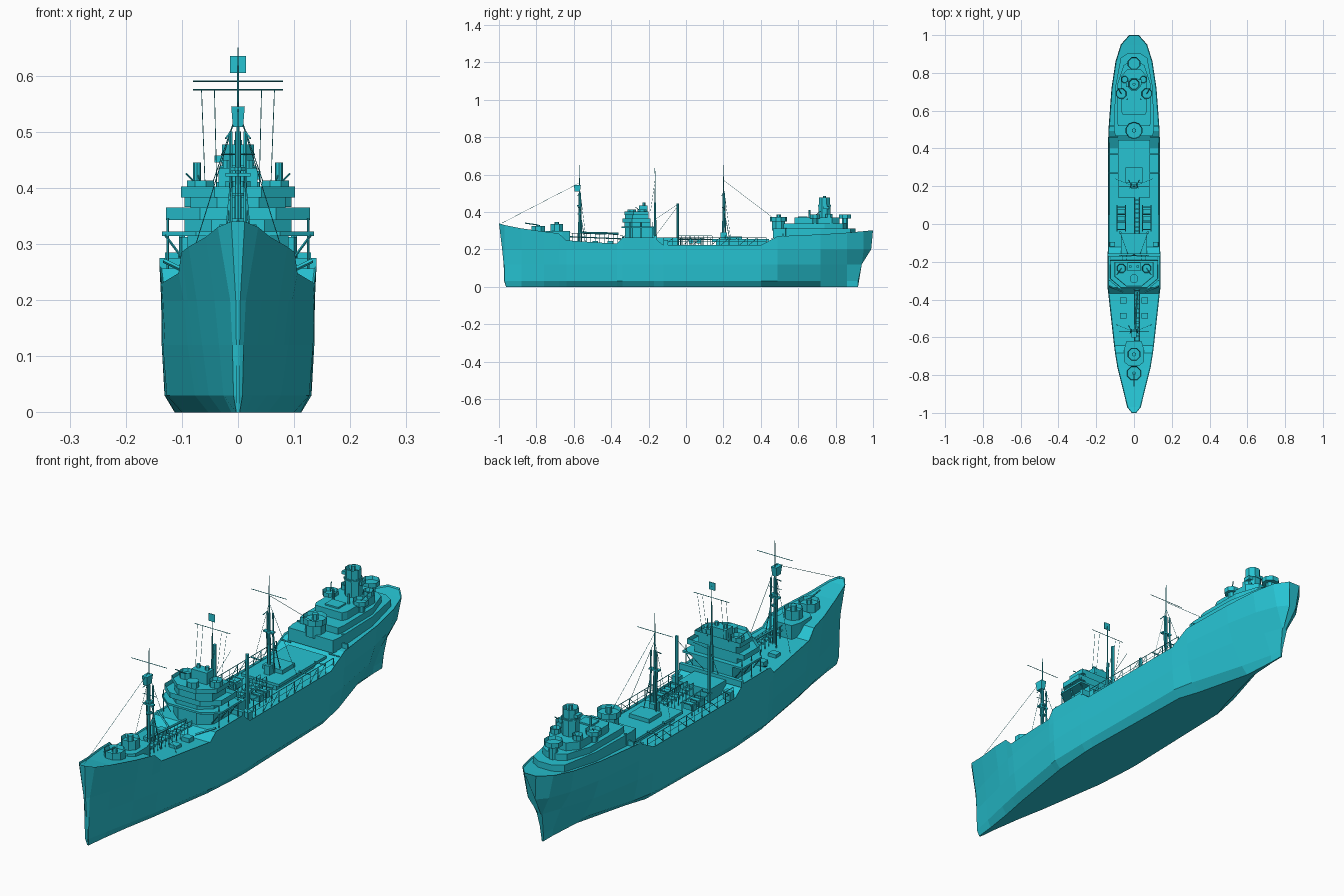
import bpy, bmesh, math
from mathutils import Vector, Matrix

mat = bpy.data.materials.new("cyan_paint")
mat.diffuse_color = (0.02, 0.55, 0.65, 1)


class Part:
    """Collects primitives into one named mesh; both=True mirrors across x."""
    def __init__(self, name, both=False):
        self.name, self.both, self.bm = name, both, bmesh.new()

    def prism(self, pts, z0, z1, top=1.0):
        n = len(pts)
        cy = sum(p[1] for p in pts) / n
        lo = [self.bm.verts.new((x, y, z0)) for x, y in pts]
        hi = [self.bm.verts.new((x * top, cy + (y - cy) * top, z1)) for x, y in pts]
        for i in range(n):
            j = (i + 1) % n
            self.bm.faces.new((lo[i], lo[j], hi[j], hi[i]))
        self.bm.faces.new(lo[::-1])
        return self.bm.faces.new(hi)

    def box(self, x0, x1, y0, y1, z0, z1):
        return self.prism([(x0, y0), (x1, y0), (x1, y1), (x0, y1)], z0, z1)

    def sym(self, half, z0, z1, top=1.0):
        """Prism from the +x half of an outline, listed front to back."""
        return self.prism(half + [(-x, y) for x, y in reversed(half)], z0, z1, top)

    def cyl(self, x, y, r, z0, z1, n=8):
        a = [math.tau * (i + .5) / n for i in range(n)]
        return self.prism([(x + r * math.cos(t), y + r * math.sin(t)) for t in a], z0, z1)

    def sink(self, face, wall=.004, depth=.012):
        """Hollows a top face into a walled tub."""
        self.bm.normal_update()
        bmesh.ops.inset_individual(self.bm, faces=[face], thickness=wall)
        bmesh.ops.translate(self.bm, verts=face.verts[:], vec=(0, 0, -depth))

    def tub(self, x, y, r, z0, z1, n=8):
        self.sink(self.cyl(x, y, r, z0, z1, n), .004, min(.014, (z1 - z0) * .8))

    def rod(self, a, b, r=.002, n=4, r2=None):
        a, b = Vector(a), Vector(b)
        d = b - a
        m = Matrix.Translation((a + b) / 2) @ d.to_track_quat('Z', 'Y').to_matrix().to_4x4()
        bmesh.ops.create_cone(self.bm, cap_ends=True, segments=n, radius1=r,
                              radius2=r if r2 is None else r2, depth=d.length, matrix=m)

    def done(self):
        bmesh.ops.recalc_face_normals(self.bm, faces=self.bm.faces[:])
        me = bpy.data.meshes.new(self.name)
        self.bm.to_mesh(me)
        self.bm.free()
        me.materials.append(mat)
        ob = bpy.data.objects.new(self.name, me)
        bpy.context.collection.objects.link(ob)
        if self.both:
            ob.modifiers.new("mirror", 'MIRROR')


# Hull stations: y, deck height, half widths at deck, .20, .12, .03 and 0
stations = [
    (-1, .34, .012, .004, .003, .003, .002), (-.97, .33, .036, .014, .010, .008, .003),
    (-.88, .312, .058, .042, .034, .026, .012), (-.76, .295, .088, .074, .064, .052, .03),
    (-.68, .285, .101, .090, .082, .068, .045), (-.64, .248, .106, .097, .090, .077, .053),
    (-.37, .23, .136, .134, .130, .122, .095), (-.34, .262, .14, .136, .134, .127, .10),
    (-.17, .262, .14, .137, .136, .130, .112), (-.12, .222, .138, .137, .136, .131, .113),
    (.40, .222, .137, .137, .135, .126, .10), (.49, .27, .136, .134, .128, .108, .07),
    (.72, .28, .119, .112, .088, .04, .012), (.86, .289, .098, .084, .040, .006, .003),
    (.95, .297, .070, .050, .012, .004, .003), (1, .302, .026, .016, .006, .004, .003)]
y_lo = (-1, -.983, -.975, -.972, -.962)
y_hi = (1, .99, .94, .92, .92)
hull = Part("hull")
rows = []
for y, zd, *w in stations:
    lv = [(w[k], max(y_lo[k], min(y_hi[k], y)), (zd, .2, .12, .03, 0)[k]) for k in range(5)]
    ring = lv + [(-a, b, c) for a, b, c in reversed(lv)]
    rows.append([hull.bm.verts.new(p) for p in ring])
deck = []
for r, s in zip(rows, rows[1:]):
    for k in range(10):
        f = hull.bm.faces.new((r[k], s[k], s[(k + 1) % 10], r[(k + 1) % 10]))
        if k == 9:
            deck.append(f)
hull.bm.faces.new(rows[0])
hull.bm.faces.new(rows[-1][::-1])
bmesh.ops.recalc_face_normals(hull.bm, faces=hull.bm.faces[:])
bmesh.ops.inset_region(hull.bm, faces=deck, thickness=.004, depth=-.006)
bmesh.ops.remove_doubles(hull.bm, verts=hull.bm.verts[:], dist=.0004)
hull.done()

# Forecastle gun house and tubs
p = Part("bow_gun_tubs")
p.sym([(.03, -.75), (.052, -.73), (.052, -.66), (.04, -.62)], .235, .297)
p.tub(0, -.79, .04, .29, .326)
p.tub(0, -.69, .036, .297, .335)
p.cyl(0, -.69, .012, .32, .345, 6)
p.cyl(0, -.79, .010, .30, .33, 6)
p.rod((0, -.79, .33), (0, -.86, .34), .003, 6)
p.done()

# Midship bridge tiers
p = Part("bridge")
def tier(w, y0, y1, z0, z1, cut=.04, top=1.0):
    return p.sym([(w - cut * 1.2, y0), (w, y0 + cut), (w, y1)], z0, z1, top)
tier(.09, -.325, -.17, .25, .315)
tier(.135, -.345, -.17, .314, .322, .05)
tier(.095, -.33, -.19, .322, .345)
p.sink(tier(.128, -.34, -.19, .343, .365, .05), .003, .016)
tier(.085, -.325, -.20, .345, .385)
p.sink(tier(.102, -.33, -.20, .383, .402, .05), .003, .014)
p.box(-.035, .035, -.25, -.205, .385, .435)
p.cyl(0, -.29, .024, .385, .412)
p.box(-.07, .07, -.17, -.05, .215, .262)
p.box(-.14, .14, -.17, -.155, .25, .275)
p.done()

p = Part("bridge_fittings", both=True)
p.tub(.067, -.235, .026, .385, .413)
p.rod((.067, -.235, .40), (.092, -.27, .425), .002)
p.rod((.02, -.225, .43), (.02, -.225, .45), .008, 6)
for y in (-.30, -.24, -.18):                     # deck stanchions and struts
    p.rod((.125, y, .255), (.125, y, .345), .0022)
    p.rod((.092, y, .265), (.13, y, .316), .0022)
p.rod((.06, -.36, .235), (.132, -.33, .27), .004)
p.box(.10, .132, -.12, -.095, .215, .25)
p.done()

# Forward and after catwalks with trestle legs and handrails
p = Part("catwalks")
def catwalk(x, y0, y1, za, zb, n):
    for s in (-.014, .014):
        p.rod((x + s, y0, za), (x + s, y1, zb), .003)
        p.rod((x + s, y0, za + .02), (x + s, y1, zb + .02), .0012)
    for i in range(n + 1):
        t = i / n
        y, z = y0 + t * (y1 - y0), za + t * (zb - za)
        p.box(x - .014, x + .014, y - (y1 - y0) / n * .42, y + (y1 - y0) / n * .42, z - .002, z)
        for s in (-.014, .014):
            p.rod((x + s, y, .215), (x + s, y, z + .02), .0015)
catwalk(.016, -.63, -.34, .268, .256, 12)
catwalk(.016, -.05, .14, .252, .252, 8)
p.rod((.018, -.36, .285), (.006, -.57, .29), .005, 6)
p.done()

# Side rails with diagonal bracing
p = Part("side_rails", both=True)
ys = [-.12 + i * .05 for i in range(12)]
for i, y in enumerate(ys):
    p.rod((.128, y, .215), (.128, y, .262), .0016)
    if i:
        p.rod((.128, ys[i - 1], .262), (.128, y, .262), .0018)
        p.rod((.128, ys[i - 1], .24), (.128, y, .24), .001)
        if i % 3 != 2:
            p.rod((.128, ys[i - 1], .218), (.128, y, .26), .0012)
for y in (.27, .37, .46):
    p.rod((.085, y, .258), (.132, y, .258), .003)
p.done()

# Raised cargo deck, hatch boxes and pipe racks
p = Part("cargo_deck")
p.box(-.085, .085, .14, .445, .243, .254)
p.box(-.06, .06, .16, .43, .215, .244)
p.box(-.045, .045, .22, .30, .254, .27)
p.box(-.012, .012, .185, .22, .25, .29)
p.done()
p = Part("pipe_racks", both=True)
for x in (.045, .09):
    for y in (-.03, .01, .05, .09):
        p.rod((x, y, .215), (x, y, .262), .002)
    p.rod((x, -.04, .26), (x, .1, .26), .0028)
for y in (-.03, .01, .05, .09):
    p.rod((.045, y, .26), (.09, y, .26), .0025)
p.box(.045, .088, .015, .04, .23, .252)
p.box(.045, .088, .055, .08, .23, .252)
for y in (-.5, -.42):
    p.box(.04, .075, y, y + .03, .22, .245)
p.done()
p = Part("king_posts", both=True)
p.rod((.073, -.045, .215), (.073, -.045, .445), .007, 8)
p.rod((.073, -.045, .43), (.03, -.165, .27), .0009)
p.done()

# Masts: tall pole, stout lower section, upright booms, yards and crosstrees
def mast(name, y, base, mid, top, yard, booms):
    m = Part(name)
    m.rod((0, y, base), (0, y, mid), .007, 8, .005)
    m.rod((0, y, mid), (0, y, top), .0028, 6, .0012)
    for w, z in yard:
        m.rod((-w, y, z), (w, y, z), .0014)
    if booms:
        m.box(-.022, .022, y - .008, y + .008, .42, .426)
        for s in (-1, 1):
            m.rod((s * .013, y + .012, base), (s * .013, y + .006, mid), .0032, 6)
            m.rod((s * .013, y + .006, mid), (s * .022, y - .01, mid - .012), .002)
            m.rod((s * .10, y + .04, base), (0, y, mid + .04), .0008)
            m.rod((s * .03, y + .035, base), (s * .012, y, .42), .002)
    return m
m = mast("fore_mast", -.57, .22, .5, .65, [(.08, .59), (.03, .46)], True)
m.prism([(-.009, -.595), (.009, -.595), (.009, -.567), (-.009, -.567)], .508, .545, 1.35)
m.cyl(0, -.57, .014, .43, .437)
m.cyl(0, -.57, .012, .385, .391)
m.done()
m = mast("signal_mast", -.165, .25, .45, .62, [(.08, .575)], False)
m.box(-.014, .014, -.169, -.166, .605, .635)
for x in (-.065, -.042, .042, .065):             # signal halyards
    m.rod((x, -.165, .575), (x * .9, -.19, .40), .0007)
m.done()
mast("after_mast", .2, .25, .5, .65, [(.08, .575)], True).done()

p = Part("rigging_wires")
p.rod((0, -.57, .555), (0, -.985, .34), .0008)
p.rod((0, .2, .57), (0, .47, .365), .0008)
p.rod((0, -.165, .36), (0, -.045, .44), .0008)
p.done()

# After deckhouse tiers
p = Part("after_deckhouse")
p.sym([(.10, .465), (.105, .5), (.10, .72), (.07, .88), (.03, .905)], .26, .312)
p.sym([(.085, .52), (.09, .55), (.088, .74), (.055, .84), (.025, .86)], .312, .338)
p.sym([(.06, .58), (.07, .60), (.07, .78), (.035, .82)], .338, .37)
p.box(-.03, .03, .60, .65, .37, .376)
p.cyl(0, .495, .038, .30, .352)
p.tub(0, .495, .046, .350, .374, 10)
p.rod((0, .495, .36), (0, .495, .385), .012, 6)
p.cyl(0, .85, .018, .30, .37)
p.tub(0, .85, .036, .366, .386)
p.done()

# Funnel with cap and vents
p = Part("funnel")
p.cyl(0, .74, .034, .365, .44)
p.sink(p.cyl(0, .74, .031, .44, .477), .004, .02)
p.cyl(0, .74, .037, .43, .436)
p.box(-.042, -.02, .725, .755, .445, .458)
p.box(.02, .04, .735, .765, .415, .43)
p.rod((0, .74, .45), (0, .74, .485), .008, 6)
p.done()
p = Part("after_side_tubs", both=True)
p.cyl(.068, .69, .016, .31, .37)
p.tub(.068, .69, .03, .366, .386)
p.rod((.068, .69, .38), (.085, .72, .405), .002)
p.tub(.05, .765, .02, .366, .39)
p.rod((.035, .66, .36), (.035, .66, .41), .005, 6)
p.rod((.10, .53, .27), (.10, .53, .315), .006, 6)
p.box(.106, .13, .515, .522, .265, .285)
p.done()
